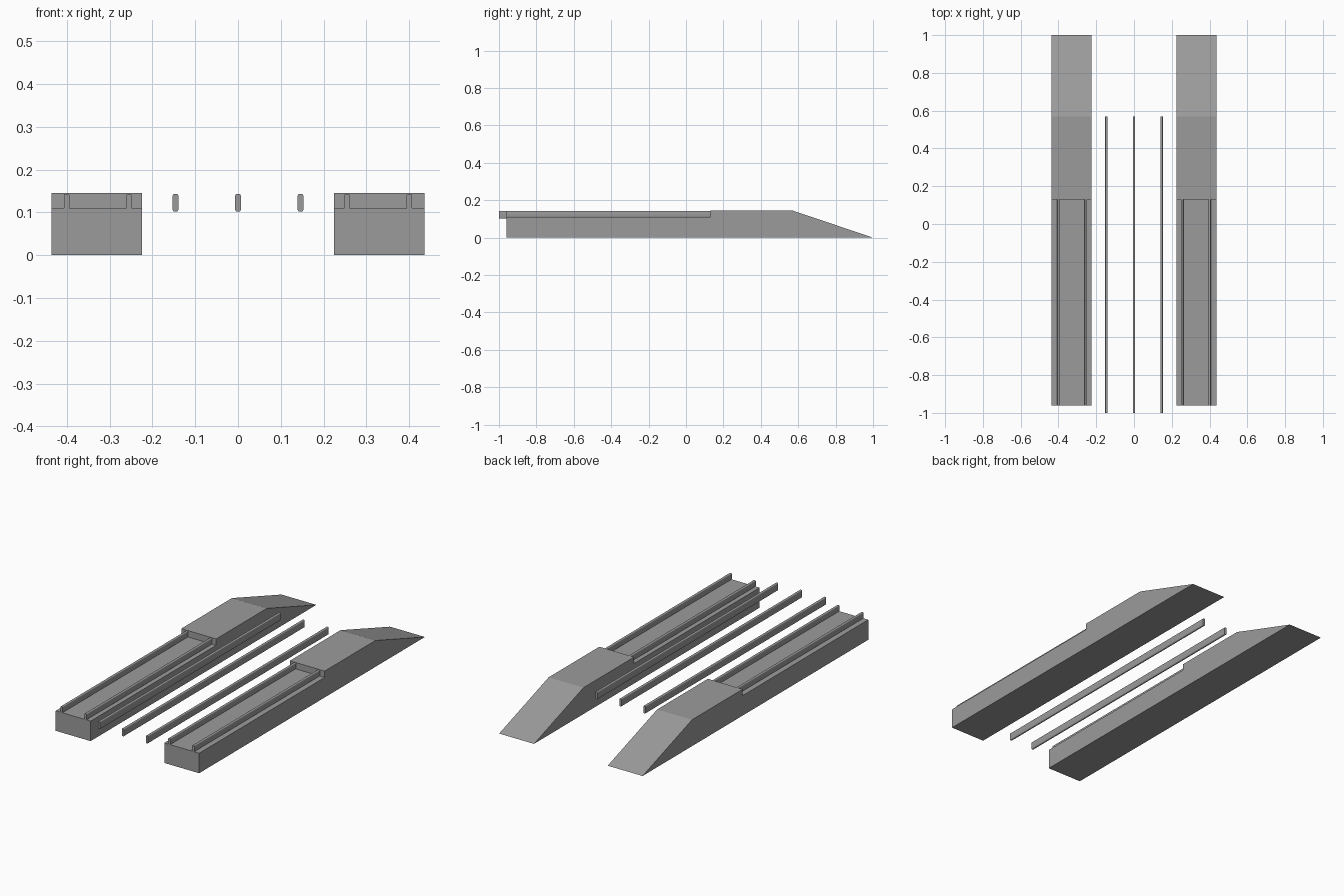
import bpy, bmesh
from math import cos, sin, radians

if "Cube" in bpy.data.objects:
    bpy.data.objects.remove(bpy.data.objects["Cube"])

# Dark grey metal shared by every part
dark_grey = bpy.data.materials.new("dark_grey")
dark_grey.diffuse_color = (0.33, 0.33, 0.33, 1)
dark_grey.use_nodes = True
dark_grey.node_tree.nodes["Principled BSDF"].inputs["Base Color"].default_value = dark_grey.diffuse_color


def extrude_profile(name, points, offset):
    """Make a closed prism from a flat profile swept along offset."""
    bm = bmesh.new()
    face = bm.faces.new([bm.verts.new(p) for p in points])
    swept = bmesh.ops.extrude_face_region(bm, geom=[face], use_keep_orig=True)
    moved = [g for g in swept["geom"] if isinstance(g, bmesh.types.BMVert)]
    bmesh.ops.translate(bm, verts=moved, vec=offset)
    bmesh.ops.recalc_face_normals(bm, faces=bm.faces)
    mesh = bpy.data.meshes.new(name)
    bm.to_mesh(mesh)
    bm.free()
    mesh.materials.append(dark_grey)
    obj = bpy.data.objects.new(name, mesh)
    bpy.context.collection.objects.link(obj)
    return obj


def rail(name, x, y0, y1, z0=0.102, z1=0.143, half=0.0065, r=0.004):
    """Thin rail with rounded long edges."""
    corners = [(half - r, z1 - r, 0), (r - half, z1 - r, 90),
               (r - half, z0 + r, 180), (half - r, z0 + r, 270)]
    section = [(cx + r * cos(radians(a + t)), cz + r * sin(radians(a + t)))
               for cx, cz, a in corners for t in (0, 22.5, 45, 67.5, 90)]
    obj = extrude_profile(name, [(x + dx, y0, z) for dx, z in section],
                          (0, y1 - y0, 0))
    bpy.ops.object.select_all(action='DESELECT')
    obj.select_set(True)
    bpy.context.view_layer.objects.active = obj
    bpy.ops.object.shade_smooth_by_angle(angle=radians(30))


# Side profile of a platform: lowered bed, raised deck, sloping end
PLATFORM = [(-0.96, 0), (1.0, 0), (0.57, 0.145), (0.13, 0.145),
            (0.13, 0.11), (-0.96, 0.11)]

for side, s in (("left", -1), ("right", 1)):
    # Ramped platform
    extrude_profile(f"{side}_platform", [(s * 0.224, y, z) for y, z in PLATFORM],
                    (s * 0.212, 0, 0))
    # Pair of rails resting on the lowered bed
    rail(f"{side}_inner_bed_rail", s * 0.2545, -0.96, 0.13, z0=0.109)
    rail(f"{side}_outer_bed_rail", s * 0.4005, -0.96, 0.13, z0=0.109)

# Three free rails between the platforms
for name, x in (("left", -0.146), ("middle", 0.0), ("right", 0.146)):
    rail(f"{name}_track_rail", x, -1.0, 0.57)
